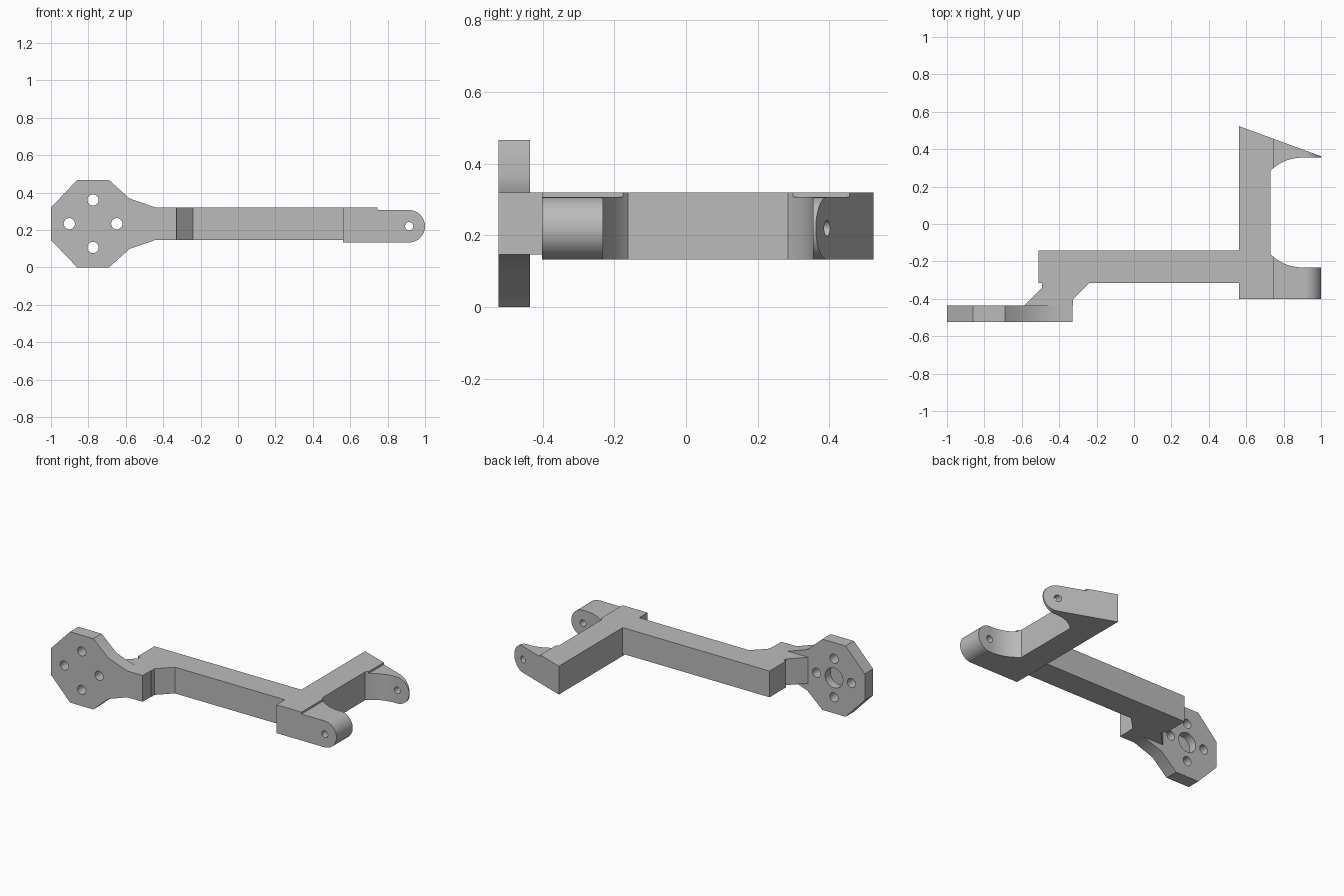
import bpy, bmesh
from math import sin, cos, pi, radians

default = bpy.data.objects.get("Cube")
if default:
    bpy.data.objects.remove(default)

grey = bpy.data.materials.new("plain_grey")
grey.use_nodes = True
COLOUR = (0.5, 0.5, 0.5, 1)
grey.diffuse_color = COLOUR
grey.node_tree.nodes["Principled BSDF"].inputs["Base Color"].default_value = COLOUR


def prism(name, outline, axis, low, high):
    """Extrude an outline along z (outline in x, y) or along y (outline in x, z)."""
    bm = bmesh.new()
    place = (lambda a, b: (a, b, low)) if axis == "z" else (lambda a, b: (a, low, b))
    face = bm.faces.new([bm.verts.new(place(a, b)) for a, b in outline])
    moved = bmesh.ops.extrude_face_region(bm, geom=[face])["geom"]
    step = (0, 0, high - low) if axis == "z" else (0, high - low, 0)
    bmesh.ops.translate(bm, vec=step, verts=[v for v in moved if isinstance(v, bmesh.types.BMVert)])
    bmesh.ops.recalc_face_normals(bm, faces=bm.faces)
    mesh = bpy.data.meshes.new(name)
    bm.to_mesh(mesh)
    bm.free()
    mesh.materials.append(grey)
    obj = bpy.data.objects.new(name, mesh)
    bpy.context.collection.objects.link(obj)
    return obj


def arc(cx, cy, r, start, end, n):
    angles = [radians(start + (end - start) * i / n) for i in range(n + 1)]
    return [(cx + r * cos(a), cy + r * sin(a)) for a in angles]


def hole(x, z, r, low, high):
    return prism("hole_cutter", arc(x, z, r, 0, 360, 32)[:-1], "y", low, high)


def carve(obj, cutters, operation="DIFFERENCE"):
    """Apply each boolean in turn and discard its cutter."""
    for cutter in cutters:
        mod = obj.modifiers.new("cut", "BOOLEAN")
        mod.operation, mod.solver, mod.object = operation, "EXACT", cutter
        graph = bpy.context.evaluated_depsgraph_get()
        result = bpy.data.meshes.new_from_object(obj.evaluated_get(graph))
        obj.modifiers.clear()
        obj.data = result
        bpy.data.objects.remove(cutter)


# Mounting plate: octagonal head flaring into the neck, symmetric about its middle
MID_X, MID_Z = -0.775, 0.2335
upper = [(-1, 0.087), (-0.86, 0.2335), (-0.69, 0.2335), (-0.58, 0.135), (-0.44, 0.0865), (-0.33, 0.0865)]
outline = [(x, MID_Z + h) for x, h in upper] + [(x, MID_Z - h) for x, h in reversed(upper)]
plate = prism("mounting_plate", outline, "y", -0.523, -0.436)
bolt_holes = [hole(MID_X + 0.127 * cos(i * pi / 2), MID_Z + 0.127 * sin(i * pi / 2), 0.03, -0.6, -0.4)
              for i in range(4)]
centre_bore = hole(MID_X, MID_Z, 0.065, -0.49, -0.4)
carve(plate, bolt_holes + [centre_bore])

# Long arm with its slanted neck
arm = prism("offset_arm", [(-0.51, -0.143), (0.562, -0.143), (0.562, -0.315), (-0.24, -0.315),
                           (-0.327, -0.402), (-0.327, -0.436), (-0.587, -0.436), (-0.492, -0.34),
                           (-0.492, -0.315), (-0.51, -0.315)], "z", 0.147, 0.32)

# Fork: plan shape intersected with a side profile of rounded ends and a raised lip
FRONT, BACK = -0.402, 0.523
plan = [(0.562, BACK), (0.562, FRONT), (1.02, FRONT), (1.02, -0.232)]
plan += arc(0.9, -0.232 + 0.241, 0.241, 270, 225, 12)
plan += arc(0.9, 0.355 - 0.241, 0.241, 135, 90, 12) + [(1.02, 0.355)]
fork = prism("fork", plan, "z", 0.1, 0.4)
side = [(0.5, 0.133)] + arc(0.913, 0.22, 0.087, -90, 90, 32) + [(0.745, 0.307), (0.745, 0.32), (0.5, 0.32)]
carve(fork, [prism("side_cutter", side, "y", -0.6, 0.6)], "INTERSECT")
carve(fork, [hole(0.915, 0.22, 0.022, -0.6, 0.6)])

# Smooth curved walls, sharp corners
for obj in (plate, arm, fork):
    bpy.ops.object.select_all(action="DESELECT")
    obj.select_set(True)
    bpy.context.view_layer.objects.active = obj
    bpy.ops.object.shade_smooth_by_angle(angle=radians(30))
